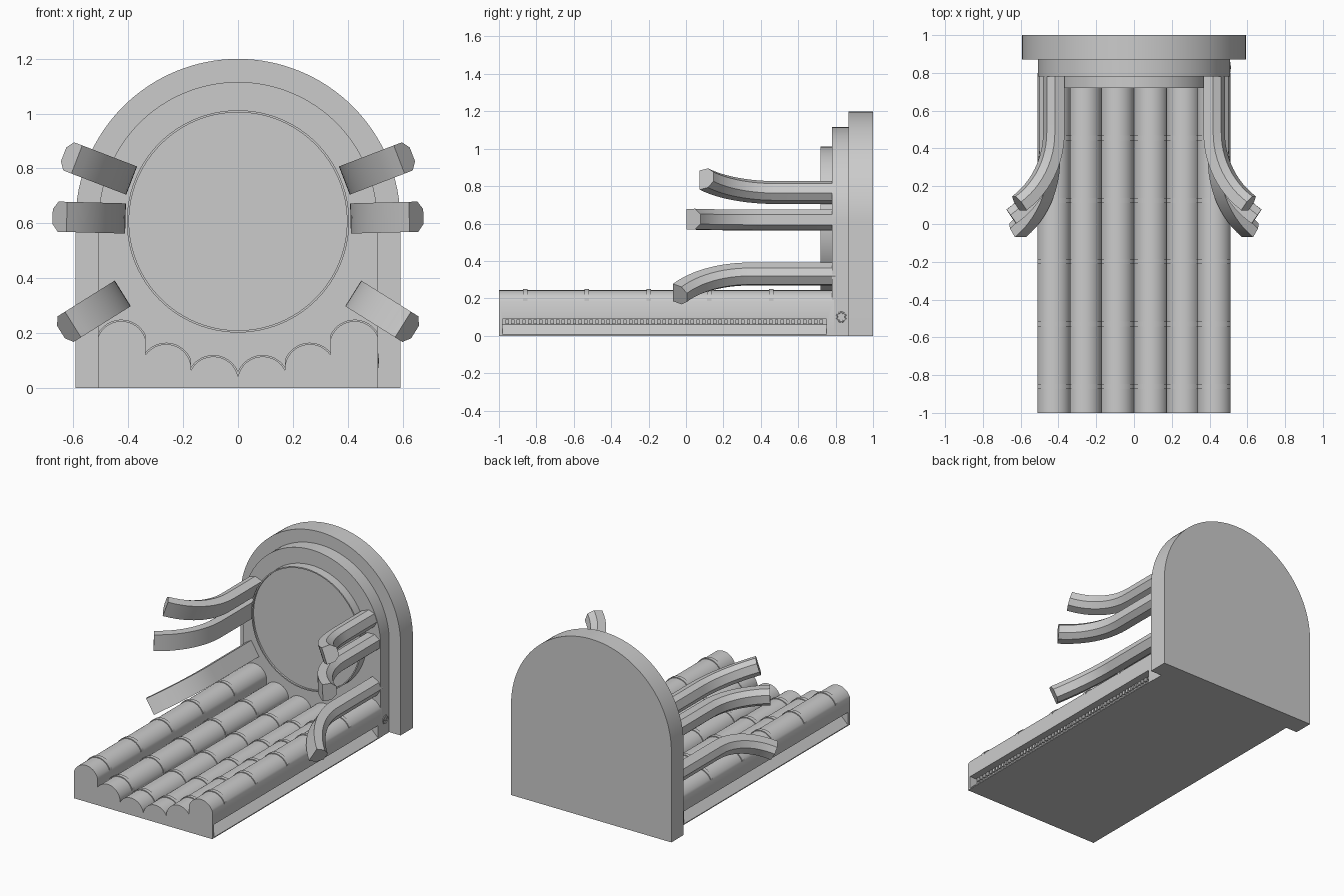
import bpy, bmesh, math
from mathutils import Vector

if "Cube" in bpy.data.objects:
    bpy.data.objects.remove(bpy.data.objects["Cube"])

CZ = 0.607  # height of the arch and disc centre


def make(name, bm, smooth=True):
    bmesh.ops.recalc_face_normals(bm, faces=bm.faces)
    me = bpy.data.meshes.new(name)
    bm.to_mesh(me)
    bm.free()
    ob = bpy.data.objects.new(name, me)
    bpy.context.collection.objects.link(ob)
    if smooth:
        bpy.ops.object.select_all(action='DESELECT')
        ob.select_set(True)
        bpy.context.view_layer.objects.active = ob
        bpy.ops.object.shade_smooth_by_angle(angle=math.radians(30))
    return ob


def prism(bm, profile, y0, y1):
    """Extrude an (x, z) outline from y0 to y1."""
    face = bm.faces.new([bm.verts.new((x, y0, z)) for x, z in profile])
    ext = bmesh.ops.extrude_face_region(bm, geom=[face])
    verts = [v for v in ext['geom'] if isinstance(v, bmesh.types.BMVert)]
    bmesh.ops.translate(bm, vec=(0, y1 - y0, 0), verts=verts)


def box(bm, lo, hi):
    prism(bm, [(lo[0], lo[2]), (hi[0], lo[2]), (hi[0], hi[2]), (lo[0], hi[2])], lo[1], hi[1])


def arch(r, n=64):
    return [(-r, 0), (r, 0)] + [(r * math.cos(math.pi * i / n), CZ + r * math.sin(math.pi * i / n))
                                for i in range(n + 1)]


# Stepped arched back wall
for name, r, y0, y1 in (("back_panel", 0.592, 0.87, 1.0), ("inner_arch", 0.508, 0.78, 0.9)):
    bm = bmesh.new()
    prism(bm, arch(r), y0, y1)
    make(name, bm)

# Round disc with a thin raised rim
bm = bmesh.new()
N = 96
loops = []
for r, y in ((0.405, 0.80), (0.405, 0.72), (0.397, 0.72), (0.397, 0.732)):
    loops.append([bm.verts.new((r * math.cos(2 * math.pi * i / N), y, CZ + r * math.sin(2 * math.pi * i / N)))
                  for i in range(N)])
for a, b in zip(loops, loops[1:]):
    for i in range(N):
        bm.faces.new((a[i], a[(i + 1) % N], b[(i + 1) % N], b[i]))
bm.faces.new(loops[0])
bm.faces.new(loops[-1])
make("round_disc", bm)

# Six parallel pipes arranged along a shallow bowl: centre x, centre z, left and right limits
half = [(0.09, 0.023, 0.0, 0.172), (0.262, 0.068, 0.172, 0.337), (0.425, 0.152, 0.337, 0.51)]
pipes = [(-x, z, -r, -l) for x, z, l, r in reversed(half)] + half


def pipe_arc(pipe, rad, n=18):
    cx, cz, l, r = pipe
    a, b = math.asin((l - cx) / rad), math.asin((r - cx) / rad)
    return [(cx + rad * math.sin(a + (b - a) * i / n), cz + rad * math.cos(a + (b - a) * i / n))
            for i in range(n + 1)]


# Bed with scalloped top
bm = bmesh.new()
prism(bm, [(0.51, 0), (-0.51, 0)] + [p for pipe in pipes for p in pipe_arc(pipe, 0.0915)], -1.0, 0.79)
bed = make("scalloped_bed", bm, False)

# Side channels with a sloping floor, cut into the bed
bm = bmesh.new()
for s in (-1, 1):
    prism(bm, [(s * x, z) for x, z in ((0.51, 0.006), (0.55, 0.006), (0.55, 0.09), (0.455, 0.09), (0.455, 0.06))],
          -0.98, 0.75)
cutter = make("channel_cutter", bm, False)
cutter.hide_render = True
mod = bed.modifiers.new("channels", 'BOOLEAN')
mod.operation = 'DIFFERENCE'
mod.solver = 'EXACT'
mod.object = cutter
bpy.ops.object.select_all(action='DESELECT')
bed.select_set(True)
bpy.context.view_layer.objects.active = bed
bpy.ops.object.modifier_apply(modifier=mod.name)
bpy.data.objects.remove(cutter)
bpy.ops.object.shade_smooth_by_angle(angle=math.radians(30))

# Small teeth along both channels
bm = bmesh.new()
for s in (-1, 1):
    for i in range(57):
        y = -0.965 + i * 0.03
        xs = sorted((s * 0.45, s * 0.467))
        box(bm, (xs[0], y, 0.064), (xs[1], y + 0.018, 0.086))
make("channel_teeth", bm, False)

# Raised bands around the pipes
bm = bmesh.new()
for y in (-0.86, -0.53, -0.2, 0.125, 0.455):
    for pipe in pipes:
        prism(bm, pipe_arc(pipe, 0.097) + pipe_arc(pipe, 0.0905)[::-1], y - 0.0125, y + 0.0125)
make("pipe_bands", bm)

# Curved claws: angle about the disc centre, radial start, y shift
section = [(-0.045, -0.055), (-0.045, 0.055), (0.01, 0.055), (0.045, 0.027), (0.045, -0.027), (0.01, -0.055)]
BEND, R = math.radians(55), 0.457
for level, deg, r0, dy in (("upper", 21, 0.46, 0.07), ("middle", 1.5, 0.455, 0.0), ("lower", -32, 0.54, -0.072)):
    for side, s in (("left", -1), ("right", 1)):
        ang = math.radians(deg)
        rad = Vector((math.cos(ang), 0, math.sin(ang)))
        tan = Vector((-math.sin(ang), 0, math.cos(ang)))
        path = [(r0, 0.80, 0.0)]
        for i in range(13):
            a = BEND * i / 12
            path.append((r0 + R * (1 - math.cos(a)), 0.414 + dy - R * math.sin(a), a))
        bm = bmesh.new()
        rings = []
        for r, y, a in path:
            ring = []
            for u, w in section:
                p = rad * (r + u * math.cos(a)) + tan * w
                ring.append(bm.verts.new((s * p.x, y + u * math.sin(a), CZ + p.z)))
            rings.append(ring)
        for p, q in zip(rings, rings[1:]):
            for i in range(6):
                j = (i + 1) % 6
                bm.faces.new((p[i], p[j], q[j], q[i]))
        bm.faces.new(rings[0])
        bm.faces.new(rings[-1])
        make(f"{level}_{side}_claw", bm)

# Round socket on the right of the inner arch
bpy.ops.mesh.primitive_torus_add(location=(0.506, 0.83, 0.1), rotation=(0, math.pi / 2, 0), major_radius=0.024,
                                 minor_radius=0.006, major_segments=24, minor_segments=8)
bpy.context.object.name = "socket_ring"
bpy.ops.object.shade_smooth_by_angle()
bpy.ops.mesh.primitive_cylinder_add(vertices=12, radius=0.01, depth=0.014, location=(0.506, 0.83, 0.1),
                                    rotation=(0, math.pi / 2, 0))
bpy.context.object.name = "socket_pin"
